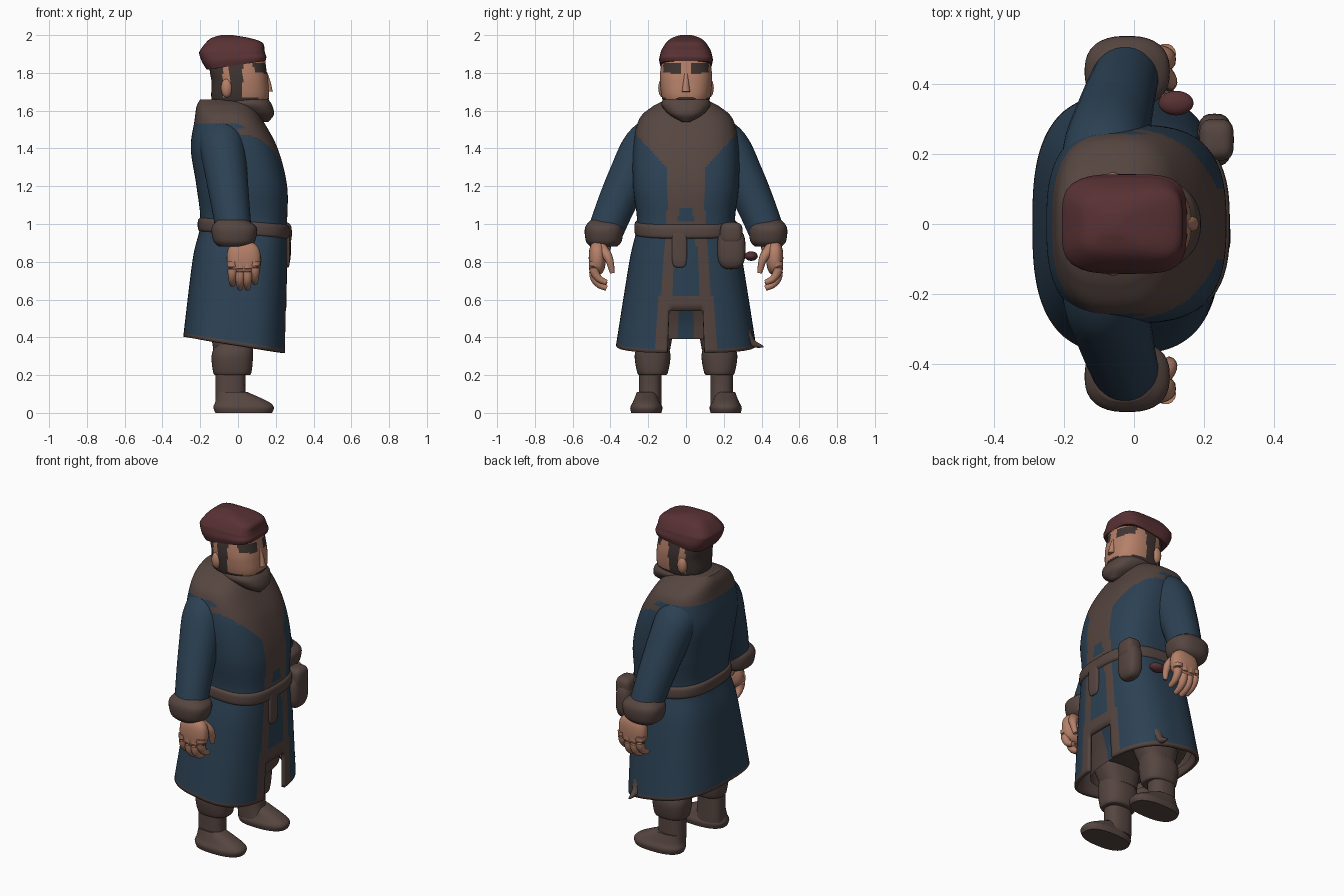
import bpy, bmesh, math
from mathutils import Vector

if "Cube" in bpy.data.objects:
    bpy.data.objects.remove(bpy.data.objects["Cube"])


def material(name, *rgb):
    mat = bpy.data.materials.new(name)
    mat.use_nodes = True
    mat.diffuse_color = (*rgb, 1)
    shader = mat.node_tree.nodes["Principled BSDF"]
    shader.inputs["Base Color"].default_value = (*rgb, 1)
    shader.inputs["Roughness"].default_value = .9
    return mat


BLUE = material("navy wool", .025, .053, .088)
BROWN = material("brown fur", .092, .06, .051)
MAROON = material("maroon felt", .098, .031, .034)
SKIN = material("skin", .46, .215, .14)
DARK = material("dark hair", .05, .035, .031)


def finish(name, bm, mats):
    bmesh.ops.recalc_face_normals(bm, faces=bm.faces)
    mesh = bpy.data.meshes.new(name)
    bm.to_mesh(mesh)
    bm.free()
    for mat in mats:
        mesh.materials.append(mat)
    mesh.shade_smooth()
    mesh.set_sharp_from_angle(angle=math.radians(50))
    obj = bpy.data.objects.new(name, mesh)
    bpy.context.collection.objects.link(obj)
    return obj


def resample(rows, steps):
    """Smooth the list of settings with a Catmull-Rom spline."""
    padded = [rows[0], *rows, rows[-1]]
    result = []
    for group in zip(padded, padded[1:], padded[2:], padded[3:]):
        for step in range(steps):
            t = step / steps
            result.append([b + t / 2 * (c - a + t * (2*a - 5*b + 4*c - d + t * (3*(b - c) + d - a)))
                           for a, b, c, d in zip(*group)])
    return result + [rows[-1]]


def bridge(bm, lower, upper):
    count = len(lower)
    for k in range(count):
        after = (k + 1) % count
        yield bm.faces.new((lower[k], lower[after], upper[after], upper[k]))


def loft(name, rows, mats, seg=40, steps=5, power=2.5, rule=None, side=0, tilt=None, open_base=False):
    """Stack superellipse rings given as height, forward offset, depth radius, width radius."""
    bm = bmesh.new()
    rings = []
    for z, offset, deep, wide in resample(rows, steps):
        ring = []
        for k in range(seg):
            angle = math.tau * k / seg
            c, s = math.cos(angle), math.sin(angle)
            scale = (abs(c) ** power + abs(s) ** power) ** (-1 / power)
            x = deep * c * scale
            slope = tilt(z) if tilt else 0
            ring.append(bm.verts.new((offset + x, side + wide * s * scale, z + slope * x)))
        rings.append(ring)
    hole = []
    for row, (lower, upper) in enumerate(zip(rings, rings[1:])):
        for face in bridge(bm, lower, upper):
            if rule:
                index = rule(face.calc_center_median(), row)
                if index is None:
                    hole.append(face)
                else:
                    face.material_index = index
    top = bm.faces.new(rings[-1])
    top.material_index = len(mats) - 1
    if not open_base:
        bm.faces.new(rings[0])
    bmesh.ops.delete(bm, geom=hole, context="FACES")
    return finish(name, bm, mats)


def tube(name, points, start, end, mat, seg=14):
    """Limb along a smooth path, tapering from one radius to another."""
    bm = bmesh.new()
    path = [Vector(p) for p in resample(points, 6)]
    last = len(path) - 1
    rings = []
    for i, centre in enumerate(path):
        turn = (path[min(i + 1, last)] - path[max(i - 1, 0)]).to_track_quat("Z", "Y")
        radius = start + (end - start) * i / last
        rings.append([bm.verts.new(centre + turn @ Vector((radius * math.cos(math.tau * k / seg),
                                   radius * math.sin(math.tau * k / seg), 0))) for k in range(seg)])
    for lower, upper in zip(rings, rings[1:]):
        list(bridge(bm, lower, upper))
    bm.faces.new(rings[0])
    bm.faces.new(rings[-1])
    return finish(name, bm, [mat])


def blob(name, centre, size, mat, boxy=1):
    """Ellipsoid; boxy values below one square it off."""
    bm = bmesh.new()
    bmesh.ops.create_uvsphere(bm, u_segments=24, v_segments=16, radius=1)
    for v in bm.verts:
        v.co = [o + r * math.copysign(abs(c) ** boxy, c) for o, r, c in zip(centre, size, v.co)]
    return finish(name, bm, [mat])


# Coat: split front, fur edging and shawl collar
def coat_rule(c, row):
    width = abs(c.y)
    flare = max(0, .95 - c.z) / 12
    inner, outer = .05 + flare, .1 + flare * 1.4
    if c.x > 0 and c.z < .95:
        if width < inner:
            return None if c.z < .55 else int(c.z < .6)
        if width < outer:
            return 1
    elif c.x > 0 and c.z < 1.5 and width < .1 + max(0, c.z - 1.3) * .95:
        blue_patch = abs(c.z - 1.05) < .03 and abs(c.y) < .04
        return int(not blue_patch)
    return int(row == 0 or c.z > 1.53 - max(0, c.x) / 2)


coat = loft("coat", [
    (.36, -.02, .27, .37), (.8, .01, .25, .3), (1, .03, .23, .26), (1.2, .02, .24, .28),
    (1.4, -.02, .23, .28), (1.55, -.05, .18, .25), (1.62, -.07, .15, .18), (1.66, -.08, .12, .1)],
    [BLUE, BROWN], seg=144, steps=14, power=2.8, rule=coat_rule, open_base=True,
    tilt=lambda z: min(0, z - 1) / 4)
thickness = coat.modifiers.new("thickness", "SOLIDIFY")
thickness.thickness = .02
thickness.offset = -1
thickness.material_offset = 1


# Inner skirt closing the coat underneath, blue in the slit
def skirt_rule(c, row):
    return int(c.x < 0 or abs(c.y) > .045)


loft("inner_skirt", [(.41, -.05, .2, .32), (.5, -.04, .21, .31), (.6, -.02, .23, .3)], [BLUE, BROWN],
     seg=96, power=2.8, rule=skirt_rule, open_base=True, tilt=lambda z: -.1)
blob("skirt_lining", (-.05, 0, .45), (.2, .32, .03), BROWN)
tube("torn_hem", [(.1, .31, .42), (.1, .35, .37), (.1, .41, .35)], .04, .004, BROWN)

# Belt, hanging end and pouch
loft("belt", [(.94, .03, .23, .26), (.955, .03, .242, .272), (1, .03, .242, .272), (1.015, .03, .23, .26)],
     [BROWN], seg=72, power=2.8, tilt=lambda z: -.08)
blob("belt_end", (.26, -.035, .87), (.015, .04, .1), BROWN, boxy=.5)
blob("pouch", (.23, .24, .87), (.05, .075, .11), BROWN, boxy=.7)
blob("pouch_flap", (.235, .24, .95), (.05, .06, .06), BROWN, boxy=.6)
blob("purse", (.12, .345, .83), (.05, .035, .025), MAROON)

for label, s in (("right", -1), ("left", 1)):
    # Sleeve and fur cuff
    tube(label + "_sleeve", [(-.08, .13 * s, 1.46), (-.08, .22 * s, 1.4), (-.06, .3 * s, 1.25),
                             (-.04, .37 * s, 1.1), (-.02, .43 * s, .95)], .13, .092, BLUE, seg=32)
    loft(label + "_cuff", [(.88, -.02, .08, .07), (.91, -.02, .11, .095), (.98, -.02, .12, .1),
                           (1.02, -.03, .08, .07)], [BROWN], side=.435 * s)
    # Hand with curled fingers
    tube(label + "_wrist", [(0, .44 * s, .95), (.02, .46 * s, .83)], .06, .05, SKIN)
    blob(label + "_palm", (.03, .47 * s, .82), (.09, .045, .09), SKIN, boxy=.8)
    for i, tip in enumerate((.68, .66, .66, .69)):
        x = .04 * i - .03
        tube(f"{label}_finger_{i + 1}", [(x, .485 * s, .8), (x, .485 * s, tip + .06),
                                         (x, .46 * s, tip + .02), (x, .42 * s, tip)], .03, .014, SKIN)
    tube(label + "_thumb", [(.06, .45 * s, .87), (.1, .41 * s, .82), (.1, .39 * s, .74)], .035, .012, SKIN)
    # Trousers gathered over the boot
    loft(label + "_trouser_cuff", [(.2, -.03, .08, .06), (.21, -.03, .1, .08), (.3, -.03, .11, .095),
                                   (.36, -.02, .1, .08)], [BROWN], side=.177 * s)
    loft(label + "_trouser_leg", [(.33, -.03, .1, .08), (.45, -.01, .14, .1), (.58, 0, .18, .11)],
         [BROWN], side=.165 * s)
    loft(label + "_boot_shaft", [(.04, -.03, .09, .06), (.1, -.04, .08, .06), (.22, -.04, .08, .06)],
         [BROWN], side=.19 * s)
    loft(label + "_foot", [(0, .03, .15, .08), (.03, .03, .16, .085), (.06, .02, .14, .07),
                           (.11, -.03, .08, .05)], [BROWN], side=.21 * s)
    blob(label + "_ear", (-.06, .122 * s, 1.72), (.03, .025, .05), SKIN)


# Head: hair at the back, sideburns, jaw beard and brows
def head_rule(c, row):
    width = abs(c.y)
    hair = c.x < -.08 or abs(c.x + .01) < .035
    brow = c.x > .06 and .025 < width < .12 and 1.79 + width / 10 < c.z < 1.85
    jaw = c.z < 1.63 + width / 3 and width > .06
    return int(hair or brow or jaw)


loft("head", [(1.6, 0, .11, .09), (1.66, .01, .15, .125), (1.75, .01, .15, .138), (1.82, 0, .15, .135),
              (1.9, 0, .14, .12)], [SKIN, DARK], seg=96, steps=8, rule=head_rule)
tube("nose", [(.147, 0, 1.8), (.158, 0, 1.75), (.163, 0, 1.7)], .008, .022, SKIN)
blob("moustache", (.15, 0, 1.665), (.015, .055, .01), DARK)
loft("chin_beard", [(1.54, .14, .02, .02), (1.58, .1, .09, .09), (1.63, .05, .13, .13),
                    (1.66, .04, .12, .12)], [BROWN])

# Squared felt hat with a folded band, lower at the nape
loft("hat", [(1.84, -.01, .155, .135), (1.87, -.02, .17, .142), (1.9, -.03, .175, .136),
             (1.92, -.03, .17, .13), (1.96, -.02, .15, .105), (1.985, -.04, .1, .075), (2, -.06, .03, .03)],
     [MAROON], seg=56, power=4, tilt=lambda z: max(0, 1.9 - z) * 2.5)
